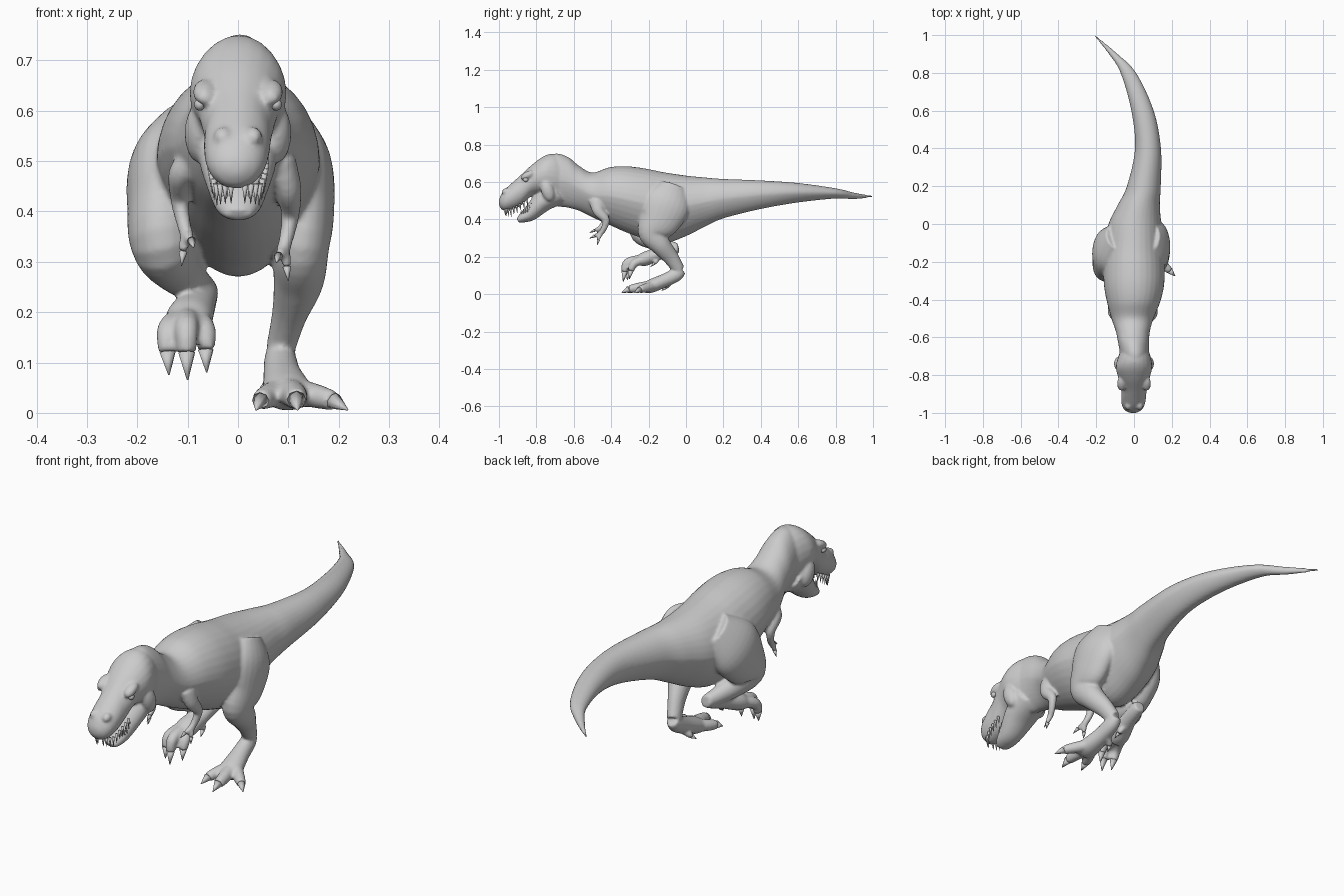
import bpy, bmesh, math
from mathutils import Vector, Matrix

X = Vector((1, 0, 0))


def spline(rows, steps=6):
    """Catmull-Rom through rows of numbers."""
    out = []
    n = len(rows)
    for i in range(n - 1):
        a, b, c, d = (rows[max(0, min(n - 1, i + k))] for k in (-1, 0, 1, 2))
        for s in range(steps):
            t = s / steps
            out.append([0.5 * (2 * q + (r - p) * t + (2 * p - 5 * q + 4 * r - w) * t * t
                               + (3 * q - p - 3 * r + w) * t ** 3)
                        for p, q, r, w in zip(a, b, c, d)])
    return out + [list(rows[-1])]


def loft(bm, rows, axis=None, taper=0.0, sides=24, steps=6):
    """Skin oval rings; rows are x, y, z, half width, half height."""
    st = spline(rows, steps)
    pts = [Vector(r[:3]) for r in st]
    rings = []
    for i, r in enumerate(st):
        t = axis or (pts[min(i + 1, len(st) - 1)] - pts[max(i - 1, 0)]).normalized()
        side = (X - t * X.dot(t)).normalized()
        up = t.cross(side)
        ring = []
        for k in range(sides):
            a = 2 * math.pi * k / sides
            w = max(r[3], .002) * (1 - taper * max(0, -math.sin(a)))
            ring.append(bm.verts.new(pts[i] + side * w * math.cos(a)
                                     + up * max(r[4], .002) * math.sin(a)))
        rings.append(ring)
    for p, q in zip(rings, rings[1:]):
        for k in range(sides):
            bm.faces.new((p[k], p[(k + 1) % sides], q[(k + 1) % sides], q[k]))
    bm.faces.new(rings[0])
    bm.faces.new(rings[-1])


def ball(bm, loc, size, pitch=0):
    m = (Matrix.Translation(loc) @ Matrix.Rotation(pitch, 4, 'X')
         @ Matrix.Diagonal((*size, 1)))
    bmesh.ops.create_uvsphere(bm, u_segments=20, v_segments=12, radius=1, matrix=m)


def spike(bm, base, tip, r):
    base, tip = Vector(base), Vector(tip)
    d = tip - base
    m = Matrix.Translation((base + tip) / 2) @ d.to_track_quat('Z', 'Y').to_matrix().to_4x4()
    bmesh.ops.create_cone(bm, cap_ends=True, segments=8, radius1=r, radius2=r * .08,
                          depth=d.length, matrix=m)


def finish(bm, name):
    bmesh.ops.recalc_face_normals(bm, faces=bm.faces)
    me = bpy.data.meshes.new(name)
    bm.to_mesh(me)
    bm.free()
    for p in me.polygons:
        p.use_smooth = True
    ob = bpy.data.objects.new(name, me)
    bpy.context.collection.objects.link(ob)
    return ob


def slices(rows):
    """y, x centre, top, bottom, half width -> loft rows."""
    return [(x, y, (t + b) / 2, w, (t - b) / 2) for y, x, t, b, w in rows]


skin, claws, teeth, eyes = (bmesh.new() for _ in range(4))
FWD = Vector((0, -1, 0))

# tail, torso and neck
loft(skin, slices([
    (1.0, -.21, .527, .517, .004), (.9, -.11, .543, .507, .024),
    (.8, -.03, .566, .511, .042), (.6, .045, .594, .49, .06),
    (.4, .074, .608, .455, .069), (.2, .052, .616, .405, .09),
    (.1, .025, .624, .36, .112), (0, .005, .634, .31, .14),
    (-.12, 0, .652, .27, .155), (-.22, 0, .672, .295, .162), (-.32, 0, .684, .33, .16),
    (-.41, -.002, .678, .37, .142), (-.5, -.008, .65, .41, .112),
    (-.57, -.006, .685, .445, .09), (-.63, -.002, .733, .462, .082),
    (-.7, .004, .752, .475, .075), (-.76, .004, .72, .53, .06)]), FWD, .22, 32)

# skull and upper jaw
loft(skin, slices([
    (-.66, .004, .73, .50, .07), (-.71, .002, .75, .51, .088), (-.76, 0, .738, .53, .096),
    (-.82, 0, .695, .528, .082), (-.88, 0, .64, .475, .067), (-.92, -.002, .604, .455, .066),
    (-.96, -.004, .568, .445, .06), (-.985, -.005, .538, .452, .045),
    (-1.0, -.005, .505, .475, .018)]), FWD)

# lower jaw
loft(skin, [(0, -.69, .55, .08, .075), (0, -.765, .495, .076, .056),
            (0, -.83, .435, .056, .043), (0, -.875, .407, .043, .027),
            (0, -.9, .393, .026, .012)])

for s in (-1, 1):
    # cheek muscle, brow ridge, nostril bump and eye
    ball(skin, (s * .078, -.74, .555), (.028, .035, .06), .3)
    ball(skin, (s * .066, -.845, .637), (.024, .042, .02), .45)
    ball(skin, (s * .03, -.965, .55), (.018, .022, .016), .6)
    ball(eyes, (s * .076, -.857, .612), (.011, .014, .012))

    # teeth rows
    for i in range(9):
        f = i / 8
        a = f * 1.25
        y = -.85 - .125 * math.sin(a)
        x = s * (.056 - .042 * f ** 2.5)
        z = .505 - .05 * min(1, f * 1.6)
        spike(teeth, (x, y, z), (x * .97, y + .004, z - .043 + .01 * abs(f - .6)), .0065)
        if i < 8:
            y = -.81 - .078 * math.sin(a)
            x = s * (.05 - .036 * f ** 2)
            z = .462 - .056 * math.sin(a)
            spike(teeth, (x, y, z), (x, y - .006, z + .034), .0055)

    # arms with two clawed fingers
    ox, oz = (0, 0) if s > 0 else (.012, .03)

    def arm(x, y, z, *r):
        return (s * (x + ox), y, z + oz, *r)
    loft(skin, [(s * .085, -.475, .50, .03, .045), arm(.1, -.468, .445, .026, .032),
                arm(.104, -.43, .398, .019, .022), arm(.098, -.437, .355, .015, .017),
                arm(.09, -.456, .325, .014, .014)], sides=16)
    for mid, end, tip in (((.085, -.475, .317), (.08, -.488, .312), (.076, -.515, .298)),
                          ((.095, -.464, .305), (.097, -.468, .29), (.1, -.474, .262))):
        loft(skin, [arm(.09, -.45, .33, .012, .012), arm(*mid, .011, .011),
                    arm(*end, .009, .009)], sides=12)
        spike(claws, arm(*end), arm(*tip), .009)

# standing leg
loft(skin, [(.085, -.07, .57, .055, .08), (.122, -.10, .49, .064, .125),
            (.13, -.14, .40, .061, .112), (.125, -.182, .33, .056, .075),
            (.12, -.135, .262, .05, .055), (.102, -.08, .195, .035, .042),
            (.085, -.038, .13, .029, .033)])
loft(skin, [(.083, -.022, .13, .025, .026), (.084, -.05, .105, .032, .036),
            (.088, -.11, .075, .038, .036), (.098, -.19, .042, .05, .036),
            (.1, -.225, .032, .045, .026)])

# raised leg
loft(skin, [(-.09, -.07, .56, .065, .08), (-.14, -.13, .48, .075, .125),
            (-.15, -.185, .405, .07, .115), (-.147, -.228, .335, .066, .075),
            (-.122, -.17, .288, .05, .052), (-.09, -.105, .258, .036, .038),
            (-.07, -.055, .245, .028, .03)])
loft(skin, [(-.066, -.04, .245, .025, .024), (-.07, -.075, .238, .031, .032),
            (-.08, -.14, .218, .037, .034), (-.096, -.215, .19, .047, .038),
            (-.1, -.25, .175, .042, .03)])

# toes and claws: root, knuckle, end, claw tip, thickness
TOES = [
    ((.085, -.18, .045), (.058, -.24, .032), (.045, -.275, .025), (.036, -.312, .006), .024),
    ((.1, -.19, .045), (.112, -.26, .034), (.116, -.305, .027), (.118, -.345, .006), .026),
    ((.11, -.17, .045), (.16, -.22, .032), (.19, -.248, .024), (.218, -.276, .006), .024),
    ((.075, -.09, .06), (.055, -.1, .045), (.047, -.11, .035), (.04, -.13, .018), .014),
    ((-.085, -.21, .19), (-.066, -.275, .165), (-.064, -.295, .125), (-.062, -.302, .08), .022),
    ((-.1, -.21, .19), (-.102, -.31, .17), (-.102, -.328, .12), (-.1, -.336, .065), .024),
    ((-.11, -.21, .19), (-.138, -.285, .165), (-.14, -.306, .12), (-.137, -.315, .075), .023),
    ((-.075, -.15, .2), (-.06, -.16, .175), (-.055, -.17, .165), (-.05, -.19, .145), .013),
]
for root, knuckle, end, tip, r in TOES:
    loft(skin, [(*root, r * 1.1, r * 1.1), (*knuckle, r, r), (*end, r * .8, r * .8)], sides=16)
    spike(claws, end, tip, r * .72)

# fuse the skin into one smooth surface
body = finish(skin, "body")
rm = body.modifiers.new("fuse", 'REMESH')
rm.mode = 'VOXEL'
rm.voxel_size = .0065
rm.use_smooth_shade = True
sm = body.modifiers.new("soften", 'SMOOTH')
sm.factor = .5
sm.iterations = 5

finish(claws, "claws")
finish(teeth, "teeth")
finish(eyes, "eyes")
